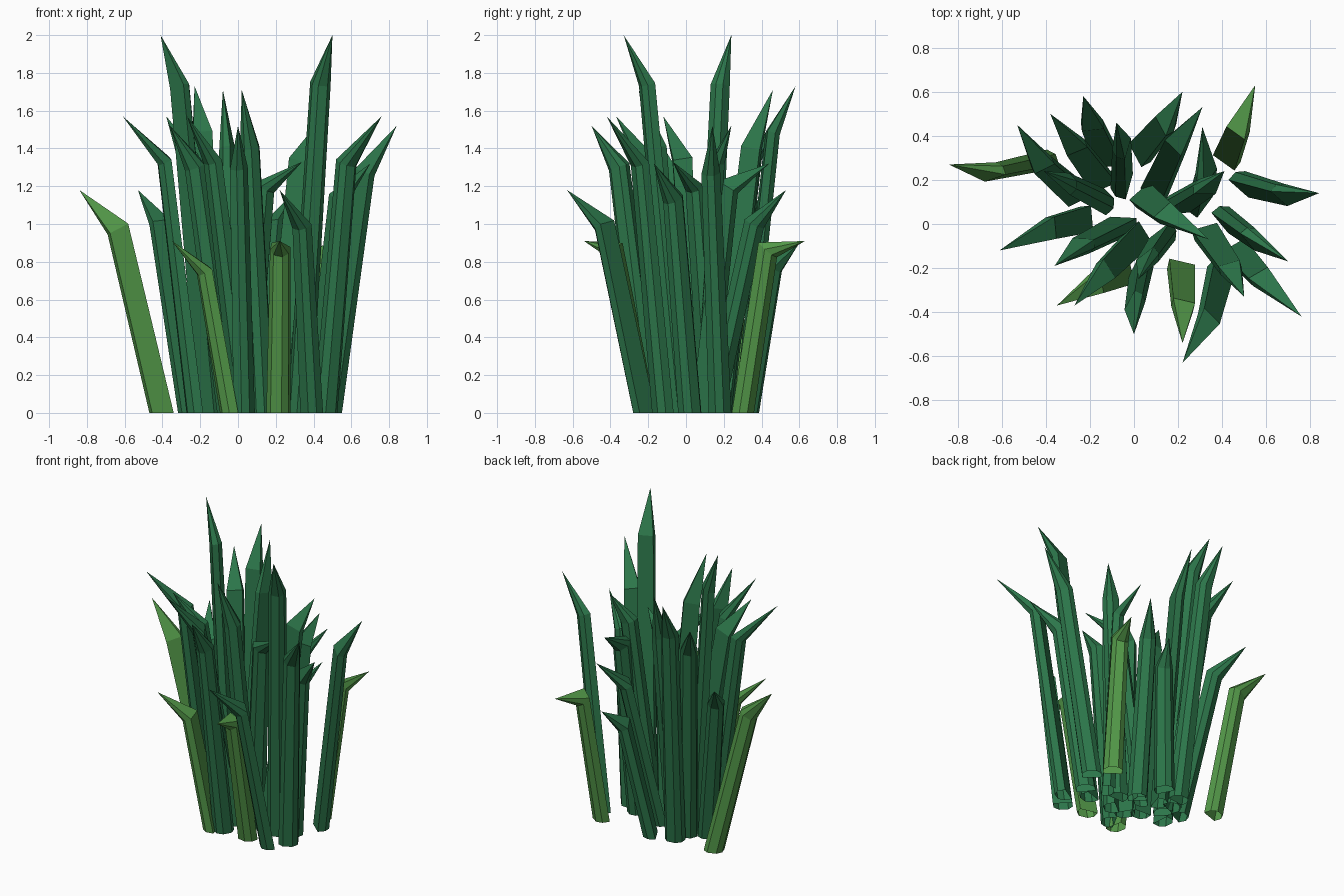
import bpy, bmesh, math
from mathutils import Vector

if "Cube" in bpy.data.objects:
    bpy.data.objects.remove(bpy.data.objects["Cube"])


def material(name, rgb):
    m = bpy.data.materials.new(name)
    m.diffuse_color = (*rgb, 1)
    m.use_nodes = True
    m.node_tree.nodes["Principled BSDF"].inputs["Base Color"].default_value = m.diffuse_color
    return m


DARK = material("deep green", (0.025, 0.18, 0.068))
LIGHT = material("fresh green", (0.085, 0.31, 0.065))

# Cross-section: wide flat inner face, narrower outer face (outward, sideways)
SECTION = [(-.04, -.06), (.008, -.06), (.04, -.03), (.04, .03), (.008, .06), (-.04, .06)]


def blade(name, base, bend, tip, mat, twist=-15, taper=.84):
    """Open-bottomed stalk rising to a mitred bend, then a pointed tip."""
    base, bend, tip = Vector((*base, 0)), Vector(bend), Vector(tip)
    mitre = (bend - base).normalized() + (tip - bend).normalized()
    a = math.atan2(tip.y - base.y, tip.x - base.x) + math.radians(twist)
    u = Vector((math.cos(a), math.sin(a), 0))
    v = Vector((-u.y, u.x, 0))
    bm = bmesh.new()
    low, mid = [], []
    for p, q in SECTION:
        d = u * p + v * q
        low.append(bm.verts.new(base + d))
        o = d * taper
        o.z = -(o.x * mitre.x + o.y * mitre.y) / mitre.z
        mid.append(bm.verts.new(bend + o))
    top = bm.verts.new(tip)
    n = len(SECTION)
    for i in range(n):
        j = (i + 1) % n
        bm.faces.new((low[i], low[j], mid[j], mid[i]))
        bm.faces.new((mid[i], mid[j], top))
    me = bpy.data.meshes.new(name)
    bm.to_mesh(me)
    bm.free()
    me.materials.append(mat)
    bpy.context.collection.objects.link(bpy.data.objects.new(name, me))


# Short light blades around the rim: base, bend, tip
blade("light_blade_left", (-.41, .29), (-.64, .24, .97), (-.84, .27, 1.18), LIGHT, -74)
blade("light_blade_back", (.43, .31), (.48, .44, .86), (.55, .63, .91), LIGHT)
blade("light_blade_front", (.21, -.21), (.22, -.38, .86), (.22, -.54, .91), LIGHT)
blade("light_blade_front_left", (-.05, -.22), (-.18, -.27, .75), (-.35, -.37, .91), LIGHT)

# Dark blades, left side
blade("dark_blade_left", (-.23, .02), (-.39, -.02, 1.33), (-.61, -.12, 1.57), DARK)
blade("dark_blade_left_short", (-.26, .14), (-.42, .28, 1.0), (-.53, .45, 1.18), DARK)
blade("dark_blade_left_tall", (-.14, .11), (-.3, .19, 1.73), (-.41, .24, 2.0), DARK, -110)
blade("dark_blade_left_inner", (-.05, -.01), (-.23, -.1, 1.3), (-.36, -.19, 1.52), DARK, 57)

# Dark blades, back
blade("dark_blade_back_1", (-.15, .2), (-.27, .36, 1.35), (-.38, .5, 1.57), DARK)
blade("dark_blade_back_2", (-.12, .3), (-.19, .46, 1.48), (-.23, .58, 1.73), DARK)
blade("dark_blade_back_3", (-.06, .18), (-.06, .35, 1.4), (-.08, .46, 1.71), DARK, 70)
blade("dark_blade_back_4", (.04, .33), (.15, .46, .77), (.22, .6, .9), DARK, -28)
blade("dark_blade_back_5", (.1, .15), (.2, .37, 1.0), (.31, .53, 1.18), DARK)
blade("dark_blade_back_6", (.29, .1), (.32, .23, 1.19), (.31, .44, 1.32), DARK, 57)

# Dark blades, right side
blade("dark_blade_right_1", (.5, .19), (.68, .14, 1.27), (.84, .14, 1.52), DARK, 57)
blade("dark_blade_right_2", (.42, .03), (.54, -.06, 1.13), (.7, -.17, 1.32), DARK, 75)
blade("dark_blade_right_3", (.47, -.13), (.58, -.25, 1.32), (.76, -.42, 1.57), DARK)
blade("dark_blade_right_tall", (.33, -.05), (.44, -.21, 1.74), (.5, -.33, 2.0), DARK)
blade("dark_blade_right_inner", (.19, .09), (.32, .17, 1.33), (.41, .24, 1.52), DARK, 57)

# Dark blades, front and centre
blade("dark_blade_front_1", (.38, -.23), (.33, -.44, .99), (.22, -.63, 1.18), DARK, -24)
blade("dark_blade_front_2", (.04, -.2), (.01, -.36, 1.3), (0, -.5, 1.52), DARK, 70)
blade("dark_blade_front_3", (.02, -.06), (-.14, -.22, 1.33), (-.27, -.37, 1.57), DARK)
blade("dark_blade_centre_1", (.05, .12), (.15, .04, 1.19), (.34, -.07, 1.33), DARK)
blade("dark_blade_centre_2", (.14, -.06), (.07, -.16, 1.4), (.02, -.25, 1.71), DARK, 70)
